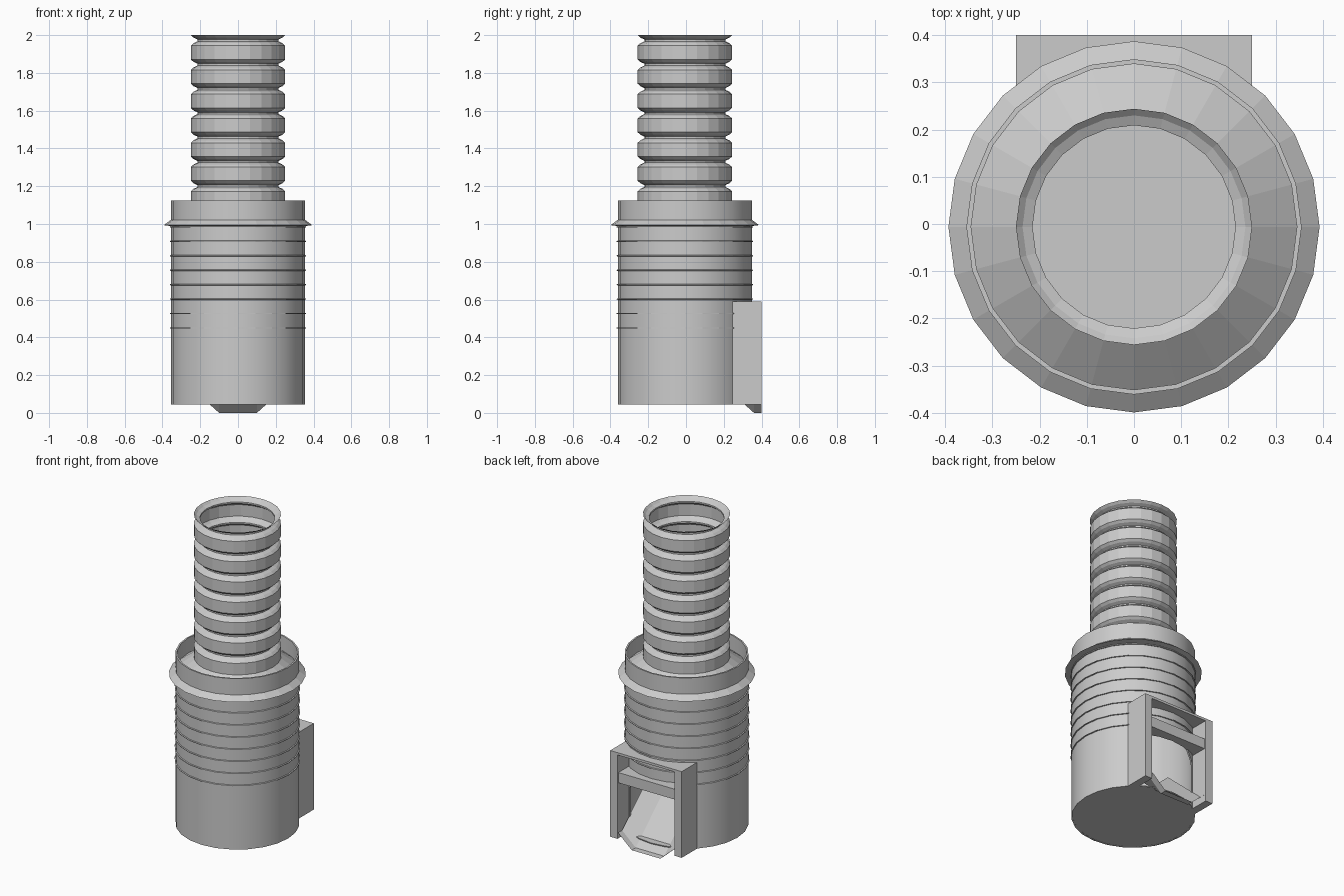
import bpy, bmesh
from math import sin, cos, tau

cube = bpy.data.objects.get("Cube")
if cube:
    bpy.data.objects.remove(cube, do_unlink=True)

SIDES = 24
AXIS_Y = -0.006

grey = bpy.data.materials.new("plain_grey")
grey.use_nodes = True
colour = (0.6, 0.6, 0.6, 1)
grey.diffuse_color = colour
grey.node_tree.nodes["Principled BSDF"].inputs["Base Color"].default_value = colour


def finish(name, bm, smooth=False):
    bmesh.ops.recalc_face_normals(bm, faces=bm.faces)
    mesh = bpy.data.meshes.new(name)
    bm.to_mesh(mesh)
    bm.free()
    mesh.materials.append(grey)
    obj = bpy.data.objects.new(name, mesh)
    bpy.context.collection.objects.link(obj)
    if smooth:
        activate(obj)
        bpy.ops.object.shade_smooth_by_angle(angle=0.5)
    return obj


def activate(obj):
    bpy.ops.object.select_all(action='DESELECT')
    obj.select_set(True)
    bpy.context.view_layer.objects.active = obj


def lathe(name, profile, closed=False, cap_first=False, cap_last=False, smooth=False):
    """Turn (radius, height) points around the upright axis."""
    bm = bmesh.new()
    rings = [[bm.verts.new((r * sin(tau * i / SIDES), AXIS_Y + r * cos(tau * i / SIDES), z))
              for i in range(SIDES)] for r, z in profile]
    pairs = list(zip(rings, rings[1:]))
    if closed:
        pairs.append((rings[-1], rings[0]))
    for a, b in pairs:
        for i in range(SIDES):
            j = (i + 1) % SIDES
            bm.faces.new((a[i], a[j], b[j], b[i]))
    if cap_first:
        bm.faces.new(rings[0])
    if cap_last:
        bm.faces.new(rings[-1])
    return finish(name, bm, smooth)


def prism(name, outline, y0, y1):
    """Extrude an (x, z) outline along y."""
    bm = bmesh.new()
    face = bm.faces.new([bm.verts.new((x, y0, z)) for x, z in outline])
    new = bmesh.ops.extrude_face_region(bm, geom=[face])["geom"]
    moved = [v for v in new if isinstance(v, bmesh.types.BMVert)]
    bmesh.ops.translate(bm, verts=moved, vec=(0, y1 - y0, 0))
    return finish(name, bm)


def block(name, x0, x1, z0, z1, y0=0.24, y1=0.4):
    return prism(name, [(x0, z0), (x1, z0), (x1, z1), (x0, z1)], y0, y1)


def cut(obj, cutter):
    mod = obj.modifiers.new("cut", 'BOOLEAN')
    mod.operation = 'DIFFERENCE'
    mod.solver = 'EXACT'
    mod.object = cutter
    activate(obj)
    bpy.ops.object.modifier_apply(modifier=mod.name)


# Ribbed hose, an open sleeve flaring at the top
neck = [(0.25, 0.028), (0.236, 0.015), (0.215, 0.005),
        (0.215, -0.005), (0.236, -0.015), (0.25, -0.028)]
hose = [(r, 1.972 - 0.1285 * k + dz) for k in range(7) for r, dz in neck]
lathe("hose", hose + [(0.25, 1.09)])

# Canister wall with an opening at the back
canister = lathe("canister_wall", [(0.355, 0.045), (0.355, 1.125), (0.345, 1.125), (0.345, 0.045)],
                 closed=True, smooth=True)
opening = prism("opening_cutter", [(-0.19, 0.02), (0.19, 0.02), (0.19, 0.33),
                                   (0.13, 0.395), (-0.13, 0.395), (-0.19, 0.33)], 0.1, 0.5)
cut(canister, opening)
bpy.data.objects.remove(opening, do_unlink=True)

# Closed base, sloping collar and thin ribs
lathe("canister_base", [(0.353, 0.046), (0.353, 0.052)], cap_first=True, cap_last=True)
lathe("collar", [(0.345, 0.988), (0.393, 0.994), (0.25, 1.1)], cap_last=True)
for k in range(8):
    z = 0.45 + 0.0765 * k
    lathe(f"canister_rib_{k + 1}", [(0.35, z - 0.005), (0.361, z - 0.003),
                                    (0.361, z + 0.001), (0.35, z + 0.005)], closed=True)

# Outlet housing, trimmed to fit the round wall
core = lathe("core_cutter", [(0.35, -0.1), (0.35, 0.8)], cap_first=True, cap_last=True)
housing = [block("housing_top", -0.2, 0.2, 0.575, 0.59),
           block("housing_shelf", -0.2, 0.2, 0.395, 0.46, y1=0.39)]
for side, s in (("left", 1), ("right", -1)):
    housing.append(block(f"housing_{side}_wall", s * 0.2, s * 0.25, 0.045, 0.59))
for part in housing:
    cut(part, core)
bpy.data.objects.remove(core, do_unlink=True)

# Sloping outlet chute with raised sides and a flat lip
bm = bmesh.new()
section = [(-0.195, 0.085), (-0.1, 0), (0.1, 0), (0.195, 0.085)]
rows = [[bm.verts.new((x, y, z + dz)) for x, dz in section]
        for y, z in ((0.07, 0.26), (0.36, 0), (0.4, 0))]
for a, b in zip(rows, rows[1:]):
    for i in range(3):
        bm.faces.new((a[i], a[i + 1], b[i + 1], b[i]))
finish("outlet_chute", bm)
